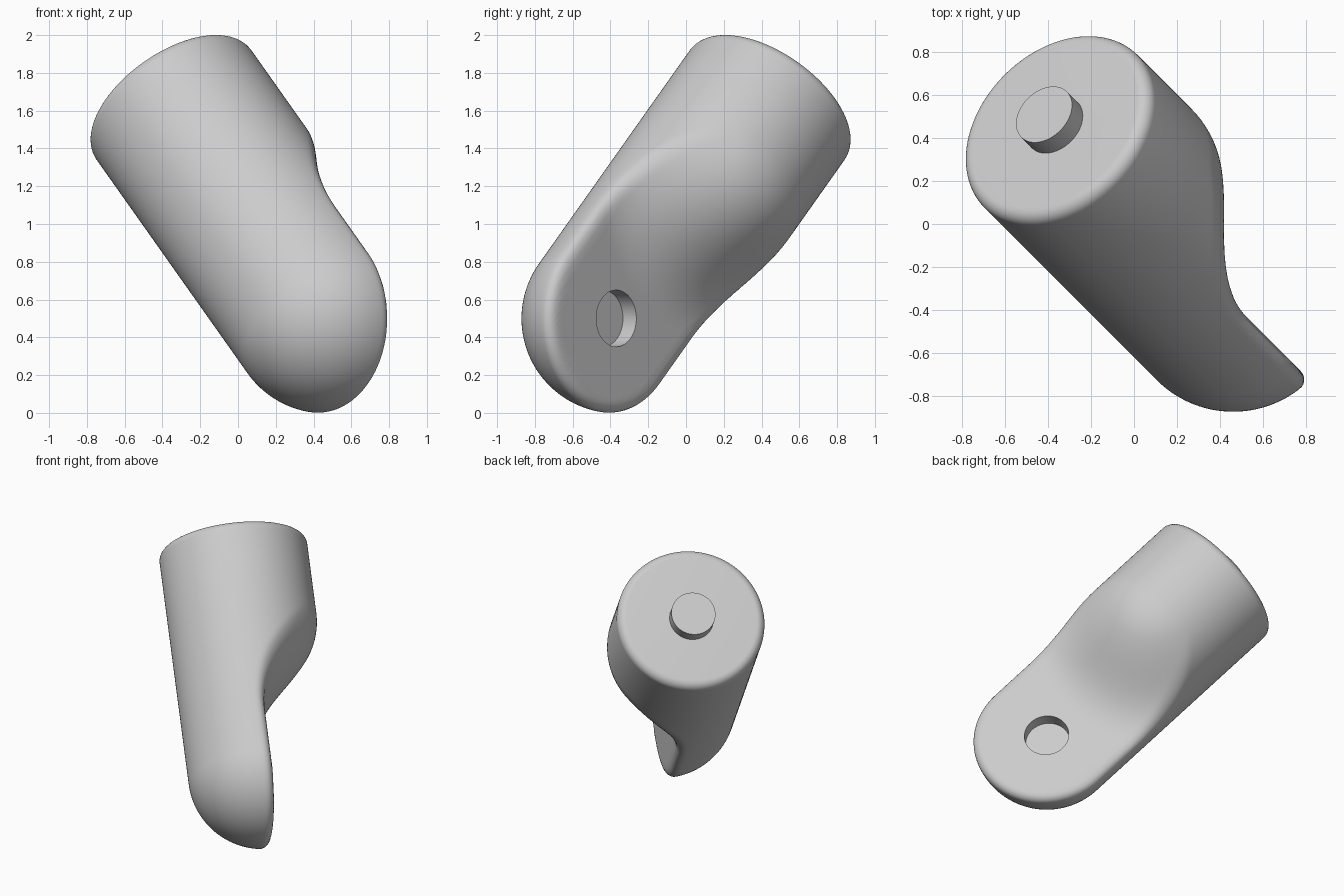
import bpy
import bmesh
from math import pi, sin, cos, sqrt, hypot
from mathutils import Matrix, Vector

if "Cube" in bpy.data.objects:
    bpy.data.objects.remove(bpy.data.objects["Cube"])

# Main dimensions: local z runs along the limb, local y faces out of the hinge flat
RADIUS = 0.502
KNEE = 1.1          # height of the dome centre above the hinge centre
TOP = 1.655         # height of the flat end
FILLET = 0.4        # blend between dome and hinge flat
EDGE = 0.06         # rounding of the rims
PIN_RADIUS, PIN_LENGTH = 0.15, 0.1
SIDES = 160
CORE_Y = -0.18      # sections are swept around this line inside the solid

# Tilted placement of the whole limb
along = Vector((-0.5, 0.5, sqrt(0.5)))
outward = Vector((1, 1, 0)).normalized()
across = outward.cross(along)
frame = Matrix((across, outward, along)).transposed().to_4x4()
frame.translation = (0.46, -0.369, 0.5)

grey = bpy.data.materials.new("light_grey")
grey.use_nodes = True
grey.diffuse_color = (0.6, 0.6, 0.6, 1)
grey.node_tree.nodes["Principled BSDF"].inputs["Base Color"].default_value = (0.6, 0.6, 0.6, 1)


def round_union(a, b, r):
    return max(r, min(a, b)) - hypot(max(r - a, 0), max(r - b, 0))


def round_cut(a, b, r):
    return min(-r, max(a, b)) + hypot(max(r + a, 0), max(r + b, 0))


def body_distance(x, y, z):
    """Capsule, with its front half cut away to a flat below the dome."""
    capsule = sqrt(x * x + y * y + min(z, 0) ** 2) - RADIUS
    below = KNEE - z
    if below <= 0:
        return capsule
    dome = sqrt(x * x + y * y + below * below) - RADIUS
    fade = min(below / 0.5, 1)
    rim = EDGE * fade * fade * (3 - 2 * fade)
    return round_cut(capsule, round_union(dome, y, FILLET), rim)


def surface_point(z, turn, dip):
    """Point on the skin seen from the core line in the given direction."""
    d = Vector((cos(turn) * cos(dip), sin(turn) * cos(dip), -sin(dip)))
    core = Vector((0, CORE_Y, z))
    near, far = 0.0, 2.0
    for _ in range(24):
        mid = (near + far) / 2
        if body_distance(*(core + d * mid)) < 0:
            near = mid
        else:
            far = mid
    return core + d * near


def make_object(name, bm):
    bmesh.ops.recalc_face_normals(bm, faces=bm.faces)
    mesh = bpy.data.meshes.new(name)
    bm.to_mesh(mesh)
    bm.free()
    mesh.materials.append(grey)
    obj = bpy.data.objects.new(name, mesh)
    bpy.context.collection.objects.link(obj)
    obj.matrix_world = frame
    return obj


def make_cylinder(name, radius, depth, matrix):
    bm = bmesh.new()
    bmesh.ops.create_cone(bm, cap_ends=True, segments=64, radius1=radius,
                          radius2=radius, depth=depth, matrix=matrix)
    return make_object(name, bm)


def activate(obj):
    bpy.ops.object.select_all(action='DESELECT')
    obj.select_set(True)
    bpy.context.view_layer.objects.active = obj


# Limb body: rings from the rounded hinge end up to the flat top
bm = bmesh.new()
DIPS, STEPS = 48, 50
rows = [(0, pi / 2 * (1 - i / DIPS)) for i in range(1, DIPS)]
rows += [(KNEE * i / STEPS, 0) for i in range(STEPS + 1)]
rows.append((TOP - EDGE, 0))
loops = [[surface_point(z, 2 * pi * i / SIDES, dip) for i in range(SIDES)]
         for z, dip in rows]

# Rounded rim of the flat top
for k in range(1, 9):
    a = pi / 2 * k / 8
    scale = 1 - EDGE * (1 - cos(a)) / RADIUS
    loops.append([Vector((p.x * scale, p.y * scale, TOP - EDGE + EDGE * sin(a)))
                  for p in loops[len(rows) - 1]])

rings = [[bm.verts.new(p) for p in loop] for loop in loops]
for low, high in zip(rings, rings[1:]):
    for i in range(SIDES):
        j = (i + 1) % SIDES
        bm.faces.new((low[i], low[j], high[j], high[i]))
tip = bm.verts.new(surface_point(0, 0, pi / 2))
for i in range(SIDES):
    bm.faces.new((tip, rings[0][(i + 1) % SIDES], rings[0][i]))
bm.faces.new(rings[-1])
body = make_object("limb_body", bm)

# Round socket sunk into the hinge flat
socket = make_cylinder("socket_cutter", PIN_RADIUS, 2 * PIN_LENGTH,
                       Matrix.Rotation(pi / 2, 4, 'X'))
socket.hide_render = True
cut = body.modifiers.new("socket", 'BOOLEAN')
cut.operation = 'DIFFERENCE'
cut.solver = 'EXACT'
cut.object = socket
activate(body)
bpy.ops.object.modifier_apply(modifier=cut.name)
bpy.data.objects.remove(socket)

# Peg standing on the flat top
peg = make_cylinder("top_peg", PIN_RADIUS, 2 * PIN_LENGTH,
                    Matrix.Translation((0, 0, TOP)))

for obj in (body, peg):
    activate(obj)
    bpy.ops.object.shade_smooth_by_angle(angle=pi / 6)
